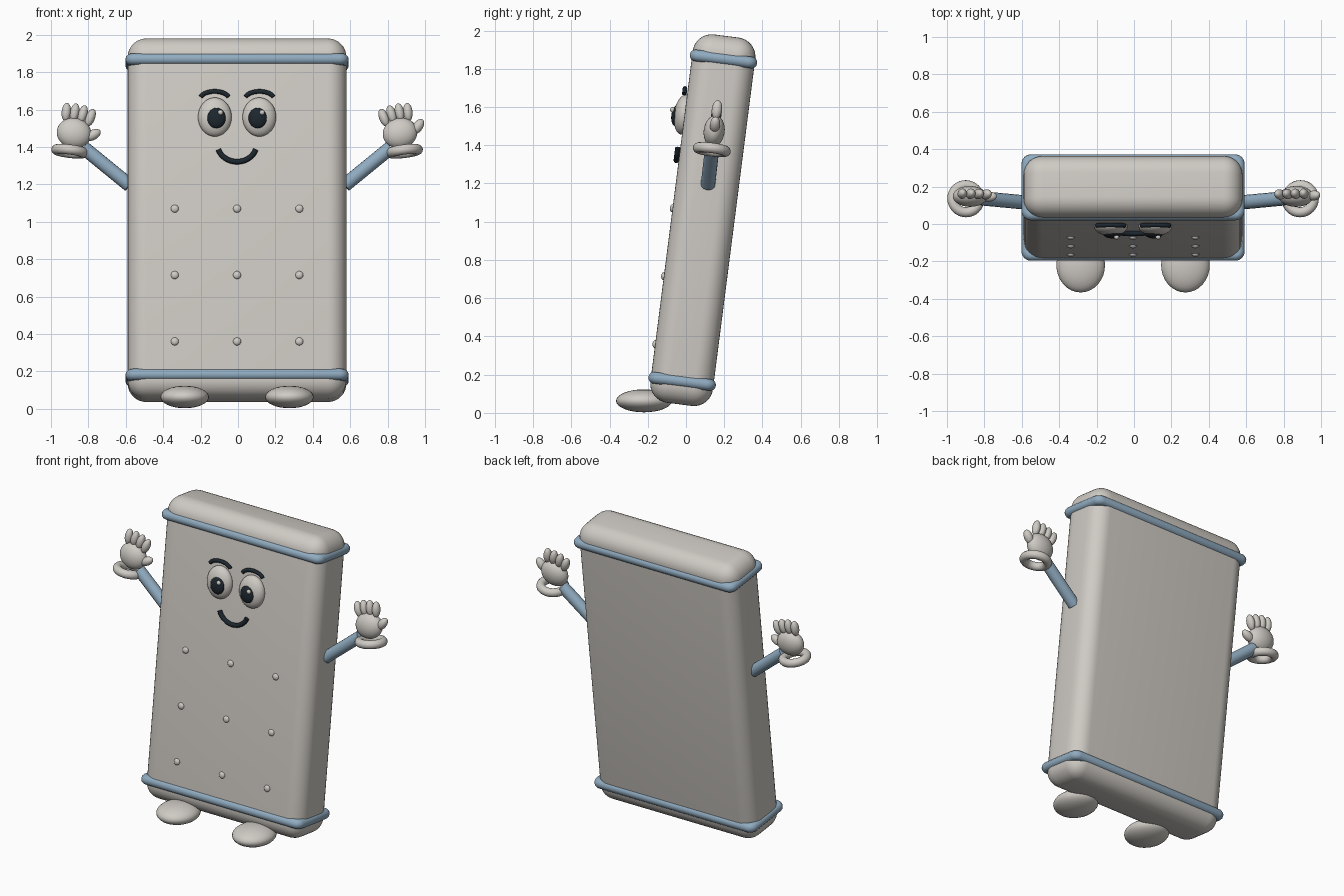
import bpy, bmesh, math
from mathutils import Matrix, Vector

cube = bpy.data.objects.get("Cube")
if cube:
    bpy.data.objects.remove(cube, do_unlink=True)


def material(name, rgb):
    m = bpy.data.materials.new(name)
    m.use_nodes = True
    m.diffuse_color = (*rgb, 1)
    bsdf = m.node_tree.nodes["Principled BSDF"]
    bsdf.inputs["Base Color"].default_value = (*rgb, 1)
    bsdf.inputs["Roughness"].default_value = 0.6
    return m


GREY = material("warm_grey", (0.62, 0.59, 0.55))
BLUE = material("dusty_blue", (0.28, 0.41, 0.53))
DARK = material("near_black", (0.012, 0.02, 0.028))

# Leaning body frame: local z runs up the body, local -y points out of its face
LEAN = math.radians(7.3)
MID_X = -0.005
CENTRE = Vector((MID_X, 0.088, 1.008))
TILT = Matrix.Rotation(-LEAN, 4, 'X')
FRAME = Matrix.Translation(CENTRE) @ TILT
HALF = Vector((0.585, 0.165, 0.971))


def on_face(x, z, out=0.0):
    """Point in the body frame at world height z, raised off the front face."""
    d = HALF.y + out
    a = (z - CENTRE.z - d * math.sin(LEAN)) / math.cos(LEAN)
    return Vector((x - MID_X, -d, a))


def add_mesh(name, bm, mat, matrix):
    me = bpy.data.meshes.new(name)
    bm.to_mesh(me)
    bm.free()
    me.materials.append(mat)
    me.shade_smooth()
    ob = bpy.data.objects.new(name, me)
    ob.matrix_world = matrix
    bpy.context.collection.objects.link(ob)
    return ob


def ellipsoid(name, pos, radii, mat, frame=Matrix(), spin=0.0):
    bm = bmesh.new()
    bmesh.ops.create_uvsphere(bm, u_segments=32, v_segments=16, radius=1)
    bmesh.ops.scale(bm, vec=radii, verts=bm.verts)
    turn = Matrix.Rotation(spin, 4, 'Y')
    return add_mesh(name, bm, mat, frame @ Matrix.Translation(pos) @ turn)


def tube(name, points, radius, mat, frame=Matrix(), closed=False):
    cu = bpy.data.curves.new(name, 'CURVE')
    cu.dimensions = '3D'
    cu.bevel_depth = radius
    cu.bevel_resolution = 5
    cu.use_fill_caps = True
    sp = cu.splines.new('POLY')
    sp.points.add(len(points) - 1)
    for p, co in zip(sp.points, points):
        p.co = (*co, 1)
    sp.use_cyclic_u = closed
    cu.materials.append(mat)
    ob = bpy.data.objects.new(name, cu)
    ob.matrix_world = frame
    bpy.context.collection.objects.link(ob)
    bpy.ops.object.select_all(action='DESELECT')
    ob.select_set(True)
    bpy.context.view_layer.objects.active = ob
    bpy.ops.object.convert(target='MESH')
    bpy.ops.object.shade_smooth_by_angle(angle=math.radians(50))
    return bpy.context.object


def arc(x, z, width, rise, out, steps=16):
    """Curved stroke on the face; positive rise bows upward."""
    pts = []
    for i in range(steps + 1):
        t = math.pi * (0.1 + 0.8 * i / steps)
        pts.append(on_face(x - width * math.cos(t), z + rise * math.sin(t), out))
    return pts


# Body: rounded slab
bm = bmesh.new()
bmesh.ops.create_cube(bm, size=2)
bmesh.ops.scale(bm, vec=HALF, verts=bm.verts)
bmesh.ops.bevel(bm, geom=bm.edges[:], offset=0.1, segments=8, profile=0.5, affect='EDGES')
add_mesh("body", bm, GREY, FRAME)

# Bands around both ends
for name, height in (("top_band", 0.85), ("bottom_band", -0.85)):
    loop = []
    corner = 0.02
    for k, (sx, sy) in enumerate(((1, 1), (-1, 1), (-1, -1), (1, -1))):
        for j in range(5):
            t = math.pi / 2 * (k + j / 4)
            loop.append((sx * (0.566 - corner) + corner * math.cos(t),
                         sy * (0.147 - corner) + corner * math.sin(t), height))
    tube(name, loop, 0.031, BLUE, FRAME, closed=True)

# Eyes, pupils, glints and brows
for side, s in (("right", -1), ("left", 1)):
    ex = MID_X + s * 0.119
    ellipsoid(side + "_eye", on_face(ex, 1.56, 0.005), (0.09, 0.05, 0.105), GREY, FRAME)
    px = MID_X + s * 0.111
    ellipsoid(side + "_pupil", on_face(px, 1.555, 0.042), (0.05, 0.026, 0.056), DARK, FRAME)
    ellipsoid(side + "_glint", on_face(px + 0.023, 1.585, 0.066),
              (0.014, 0.012, 0.014), GREY, FRAME)
    tube(side + "_brow", arc(MID_X + s * 0.12, 1.655, 0.078, 0.042, 0.015),
         0.012, DARK, FRAME)

# Smile
tube("mouth", arc(MID_X, 1.415, 0.105, -0.094, 0.012), 0.0145, DARK, FRAME)

# Grid of studs on the front
for row, z in enumerate((1.07, 0.715, 0.36)):
    for col in (-1, 0, 1):
        ellipsoid(f"stud_{row + 1}_{col + 2}", on_face(MID_X + col * 0.333, z),
                  (0.021, 0.014, 0.021), GREY, FRAME)

# Feet
for side, s in (("right", -1), ("left", 1)):
    ellipsoid(side + "_foot", (MID_X + s * 0.28, -0.22, 0.063), (0.13, 0.146, 0.06), GREY)

# Arms and hands
for side, s in (("right", -1), ("left", 1)):
    tube(side + "_arm", [(MID_X + s * 0.575, 0.115, 1.195),
                         (MID_X + s * 0.82, 0.138, 1.395)], 0.038, BLUE)
    wrist = Matrix.Translation((MID_X + s * 0.894, 0.135, 1.377)) @ TILT
    cuff = [(0.073 * math.cos(i * math.tau / 32), 0.073 * math.sin(i * math.tau / 32), 0)
            for i in range(32)]
    tube(side + "_cuff", cuff, 0.027, GREY,
         wrist @ Matrix.Rotation(-s * math.radians(7), 4, 'Y'), closed=True)
    hand = wrist @ Matrix.Rotation(-s * math.radians(13), 4, 'Y')
    ellipsoid(side + "_palm", (0, 0, 0.1), (0.093, 0.055, 0.082), GREY, hand)
    for i in range(4):
        f = i - 1.5
        ellipsoid(f"{side}_finger_{i + 1}", (f * 0.044, 0, 0.21 - 0.004 * f * f),
                  (0.025, 0.027, 0.05), GREY, hand, spin=f * 0.09)
    ellipsoid(side + "_thumb", (0.1, 0, 0.113), (0.027, 0.027, 0.046), GREY, hand,
              spin=math.radians(48))
